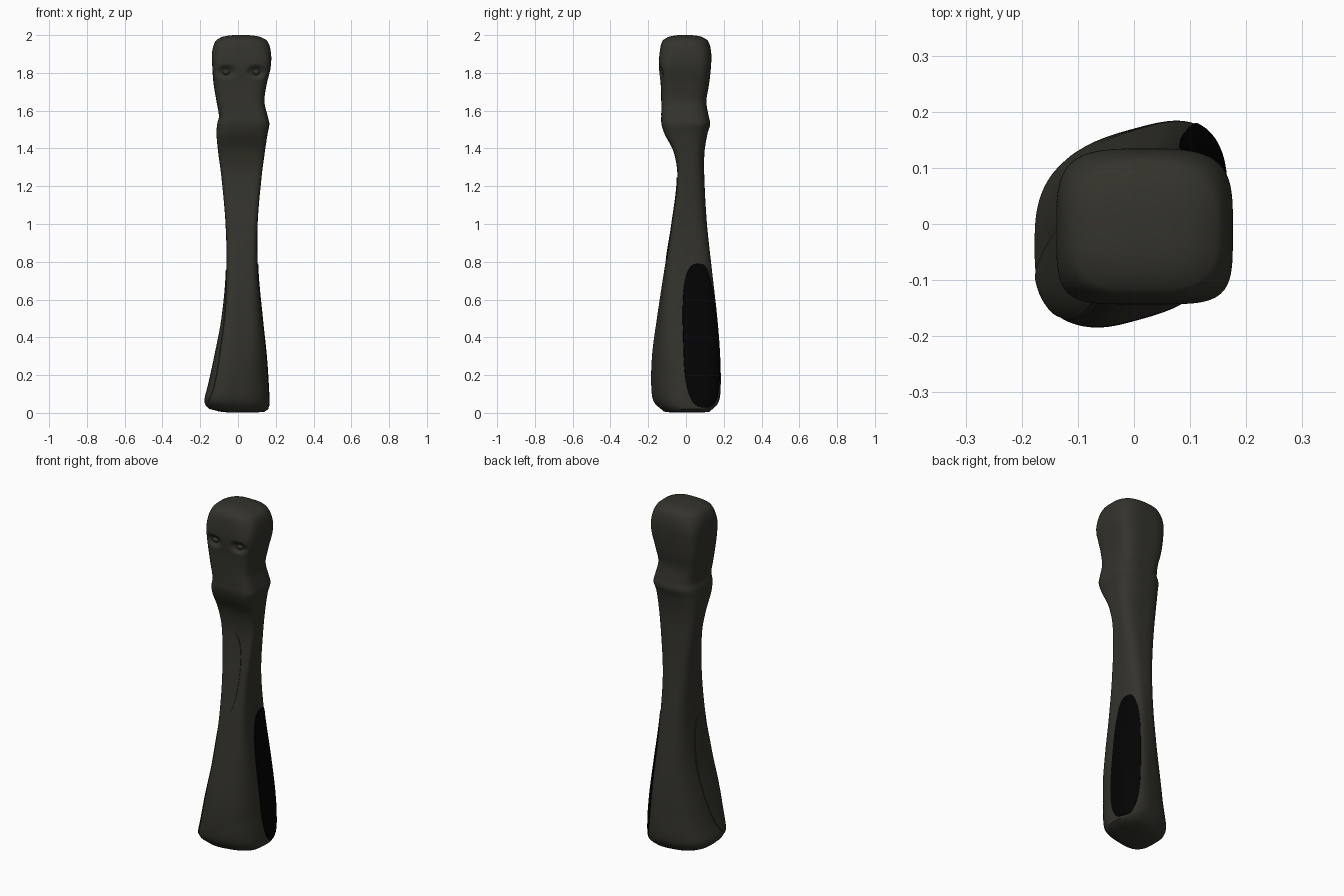
import bpy, bmesh, math
from mathutils import Vector
from mathutils.bvhtree import BVHTree

if "Cube" in bpy.data.objects:
    bpy.data.objects.remove(bpy.data.objects["Cube"])


def material(name, rgb):
    m = bpy.data.materials.new(name)
    m.diffuse_color = (*rgb, 1)
    m.use_nodes = True
    m.node_tree.nodes["Principled BSDF"].inputs["Base Color"].default_value = m.diffuse_color
    return m


OLIVE = material("dark olive", (0.034, 0.033, 0.025))
BLACK = material("black", (0.001, 0.001, 0.001))

# Height, then left, right, front and back extents of the body
PROFILE = [
    (0.02, -0.172, 0.160, -0.135, 0.140),
    (0.05, -0.178, 0.164, -0.168, 0.170),
    (0.12, -0.162, 0.162, -0.183, 0.183),
    (0.30, -0.123, 0.150, -0.180, 0.181),
    (0.50, -0.085, 0.129, -0.154, 0.166),
    (0.75, -0.062, 0.106, -0.116, 0.138),
    (1.00, -0.066, 0.104, -0.075, 0.111),
    (1.25, -0.088, 0.125, -0.046, 0.097),
    (1.38, -0.105, 0.142, -0.065, 0.098),
    (1.48, -0.114, 0.157, -0.115, 0.114),
    (1.53, -0.110, 0.166, -0.130, 0.128),
    (1.57, -0.101, 0.157, -0.131, 0.120),
    (1.65, -0.114, 0.140, -0.131, 0.108),
    (1.74, -0.129, 0.152, -0.134, 0.122),
    (1.83, -0.136, 0.173, -0.143, 0.132),
    (1.91, -0.137, 0.174, -0.139, 0.133),
    (1.97, -0.118, 0.154, -0.124, 0.116),
    (1.99, -0.087, 0.120, -0.095, 0.086),
]


def slope(i, c):
    a, b = PROFILE[max(i - 1, 0)], PROFILE[min(i + 1, len(PROFILE) - 1)]
    return (b[c] - a[c]) / (b[0] - a[0])


def extents(z):
    """Smoothly interpolated extents at a height."""
    i = 0
    while i < len(PROFILE) - 2 and z > PROFILE[i + 1][0]:
        i += 1
    p, q = PROFILE[i], PROFILE[i + 1]
    h = q[0] - p[0]
    t = (z - p[0]) / h
    return [(2*t**3 - 3*t**2 + 1) * p[c] + (t**3 - 2*t**2 + t) * h * slope(i, c)
            + (3*t**2 - 2*t**3) * q[c] + (t**3 - t**2) * h * slope(i + 1, c)
            for c in range(1, 5)]


SEGS = 112
EYES = (-0.062, 0.096)
EYE_Z = 1.805


def ramp(z, a, b):
    return min(max((z - a) / (b - a), 0), 1)


def ring(z, shrink=1.0, z_out=None):
    """One rounded-square section, squarer in front, skewed towards the base."""
    l, r, f, b = extents(z)
    cx, cy, rx, ry = (l + r) / 2, (f + b) / 2, (r - l) / 2 * shrink, (b - f) / 2 * shrink
    base = ramp(z, 1.0, 0.2)
    crown = ramp(z, 1.86, 2.0)
    back_n = 2.9 + 0.8 * ramp(z, 1.5, 1.7) - 1.3 * crown
    front_n = 6.0 - 3.1 * base - 1.2 * ramp(z, 1.4, 1.5) - 2.2 * crown
    skew = 0.2 * base
    unit = []
    for i in range(SEGS):
        a = 2 * math.pi * i / SEGS
        c, s = math.cos(a), math.sin(a)
        n = front_n if s < 0 else back_n
        k = (abs(c) ** n + abs(s) ** n) ** (-1 / n)
        u, v = c * k, s * k
        unit.append((u, v * (1 - skew) + u * skew))
    top = max(v for u, v in unit)
    low = -min(v for u, v in unit)
    pts = []
    for u, v in unit:
        x, y = cx + rx * u, cy + ry * v / (top if v > 0 else low)
        zz = z if z_out is None else z_out
        zz += 0.022 * max(-u * shrink, 0) ** 2 * max(1 - z / 0.15, 0)
        if v < 0 and z > 1.7:  # eye sockets pressed into the face
            for ex in EYES:
                d = ((x - ex) / 0.043) ** 2 + ((z - EYE_Z) / 0.03) ** 2
                y += 0.022 * math.exp(-d * d)
        pts.append((x, y, zz))
    return pts


def finish(bm, name, mat):
    bmesh.ops.recalc_face_normals(bm, faces=bm.faces)
    me = bpy.data.meshes.new(name)
    bm.to_mesh(me)
    bm.free()
    ob = bpy.data.objects.new(name, me)
    bpy.context.collection.objects.link(ob)
    me.materials.append(mat)
    bpy.ops.object.select_all(action='DESELECT')
    ob.select_set(True)
    bpy.context.view_layer.objects.active = ob
    bpy.ops.object.shade_smooth_by_angle(angle=math.radians(40))


# Body: lofted rings closed by domed ends
zs = [0.02 + 1.48 * i / 80 for i in range(80)] + [1.5 + 0.49 * i / 70 for i in range(71)]
rings = [ring(0.02, 0.55, 0.001), ring(0.02, 0.88, 0.006)] + [ring(z) for z in zs]
rings += [ring(1.99, 0.75, 1.996), ring(1.99, 0.4, 2.0)]
bm = bmesh.new()
loops = [[bm.verts.new(p) for p in r] for r in rings]
for lo, hi in zip(loops, loops[1:]):
    for i in range(SEGS):
        j = (i + 1) % SEGS
        bm.faces.new((lo[i], lo[j], hi[j], hi[i]))
bm.faces.new(loops[0])
bm.faces.new(loops[-1])
bmesh.ops.recalc_face_normals(bm, faces=bm.faces)
surface = BVHTree.FromBMesh(bm)
finish(bm, "body", OLIVE)


# Thin oval panels laid on the body, facing a given compass angle
def oval_panel(name, mat, angle, centre, half_width, z0, z1, taper, power):
    a = math.radians(angle)
    out = Vector((math.cos(a), math.sin(a), 0))
    side = Vector((-math.sin(a), math.cos(a), 0))
    bm = bmesh.new()
    rows, cols = 60, 16
    grid = []
    for i in range(rows + 1):
        k = -math.cos(math.pi * i / rows)
        w = half_width * max(1 - abs(k) ** power, 0.0004) ** (1 / power) * (1 + taper * k)
        row = []
        for j in range(cols + 1):
            s = centre + w * (2 * j / cols - 1)
            origin = side * s + out + Vector((0, 0, (z0 + z1) / 2 + k * (z1 - z0) / 2))
            hit = surface.ray_cast(origin, -out)
            ok = hit[0] and hit[1].dot(out) > 0.1
            row.append(bm.verts.new(hit[0] + hit[1] * 0.003) if ok else None)
        grid.append(row)
    for i in range(rows):
        for j in range(cols):
            quad = (grid[i][j], grid[i][j + 1], grid[i + 1][j + 1], grid[i + 1][j])
            if all(quad):
                bm.faces.new(quad)
    bmesh.ops.delete(bm, geom=[v for v in bm.verts if not v.link_faces], context='VERTS')
    # Rim walls down to the body
    rim = bmesh.ops.extrude_edge_only(bm, edges=[e for e in bm.edges if e.is_boundary])
    walls = [g for g in rim["geom"] if isinstance(g, bmesh.types.BMVert)]
    bmesh.ops.translate(bm, verts=walls, vec=-out * 0.006)
    finish(bm, name, mat)


oval_panel("right_black_panel", BLACK, 32, 0.003, 0.088, 0.03, 0.79, -0.14, 2.9)
oval_panel("left_panel", OLIVE, 218, -0.004, 0.072, 0.06, 0.76, -0.15, 2.3)
oval_panel("front_panel", OLIVE, 270, 0.015, 0.047, 0.81, 1.245, 0.15, 2)

# Eyeballs set in the sockets
for label, x in zip(("left", "right"), EYES):
    bm = bmesh.new()
    bmesh.ops.create_uvsphere(bm, u_segments=20, v_segments=12, radius=0.018)
    bmesh.ops.scale(bm, verts=bm.verts, vec=(1.2, 1, 0.9))
    bmesh.ops.translate(bm, verts=bm.verts, vec=(x, -0.114, EYE_Z))
    finish(bm, label + "_eye", OLIVE)
